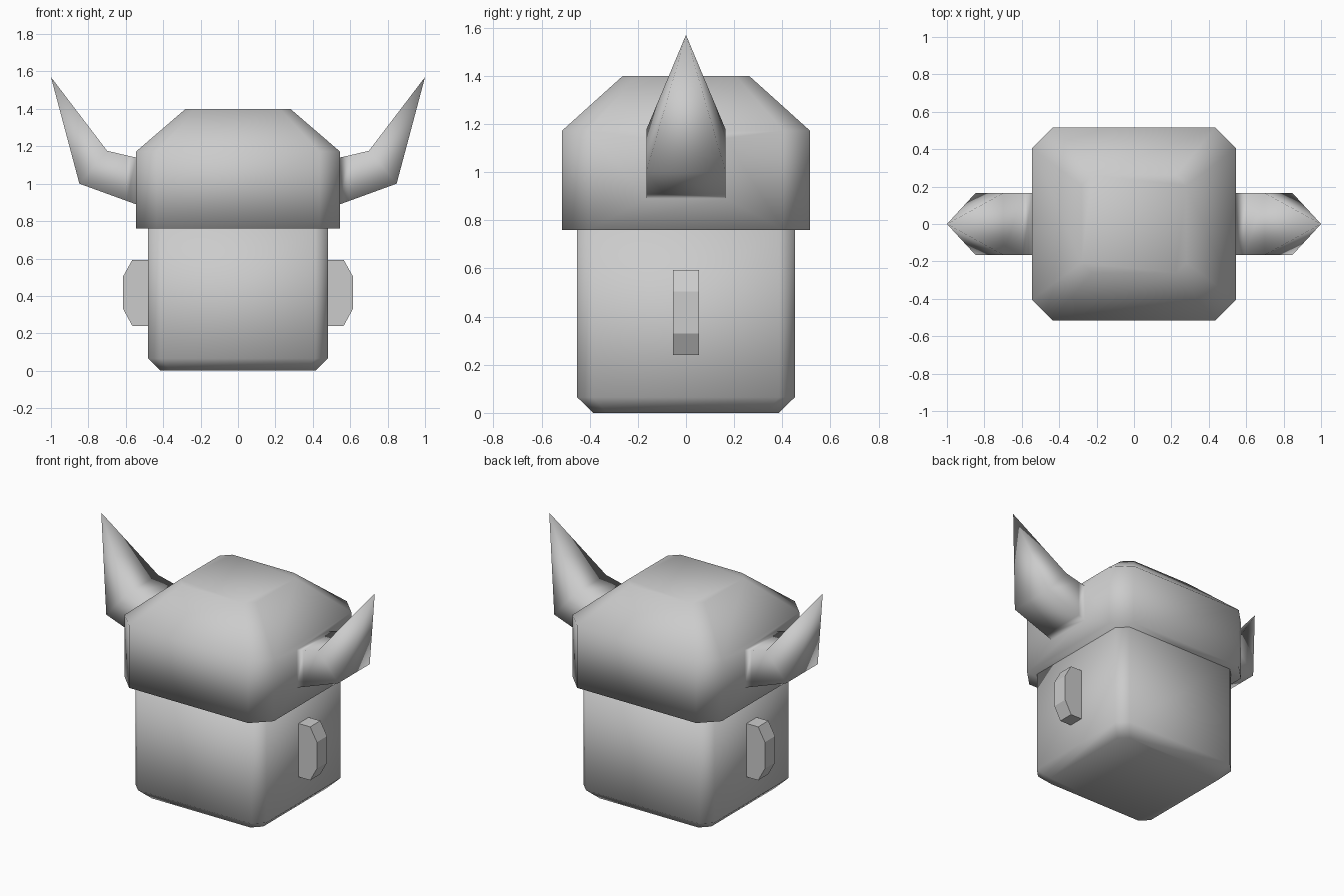
import bpy, bmesh

if "Cube" in bpy.data.objects:
    bpy.data.objects.remove(bpy.data.objects["Cube"])


def finish(name, bm, smooth):
    bmesh.ops.recalc_face_normals(bm, faces=bm.faces[:])
    for f in bm.faces:
        f.smooth = smooth
    mesh = bpy.data.meshes.new(name)
    bm.to_mesh(mesh)
    bm.free()
    ob = bpy.data.objects.new(name, mesh)
    bpy.context.collection.objects.link(ob)
    return ob


def octagon_loft(rings):
    """Closed body from chamfered rectangles: (half x, half y, chamfer, z)."""
    bm = bmesh.new()
    loops = []
    for x, y, c, z in rings:
        pts = [(x, -y + c), (x, y - c), (x - c, y), (-x + c, y),
               (-x, y - c), (-x, -y + c), (-x + c, -y), (x - c, -y)]
        loops.append([bm.verts.new((px, py, z)) for px, py in pts])
    for a, b in zip(loops, loops[1:]):
        for i in range(8):
            j = (i + 1) % 8
            bm.faces.new((a[i], a[j], b[j], b[i]))
    bm.faces.new(loops[0][::-1])
    bm.faces.new(loops[-1])
    return bm


def place_section(face, side, low, high, half_y):
    """Move a quad to a horn cross-section given its low and high (x, z)."""
    mid = face.calc_center_median().z
    for v, is_low in [(v, v.co.z < mid) for v in face.verts]:
        x, z = low if is_low else high
        v.co = (side * x, half_y if v.co.y > 0 else -half_y, z)


# Head
finish("head", octagon_loft([(0.415, 0.385, 0.055, 0.0),
                             (0.48, 0.452, 0.065, 0.065),
                             (0.48, 0.452, 0.065, 0.80)]), True)

# Helmet with horns grown out of its side faces
bm = octagon_loft([(0.545, 0.515, 0.11, 0.76),
                   (0.545, 0.515, 0.11, 1.172),
                   (0.28, 0.262, 0.056, 1.40)])
bm.normal_update()
sides = [f for f in bm.faces if abs(f.normal.x) > 0.99]
bmesh.ops.inset_individual(bm, faces=sides, thickness=0.08)
for face in sides:
    side = 1 if face.calc_center_median().x > 0 else -1
    place_section(face, side, (0.545, 0.89), (0.545, 1.14), 0.165)
    for low, high in [((0.595, 0.908), (0.595, 1.151)),
                      ((0.848, 1.0), (0.70, 1.176))]:
        face = bmesh.ops.extrude_discrete_faces(bm, faces=[face])["faces"][0]
        place_section(face, side, low, high, 0.165)
    tip = bmesh.ops.poke(bm, faces=[face])["verts"][0]
    tip.co = (side * 1.0, 0, 1.57)
finish("horned_helmet", bm, True)

# Ears
profile = [(0.45, 0.24), (0.565, 0.24), (0.614, 0.33),
           (0.614, 0.505), (0.565, 0.593), (0.45, 0.593)]
for side, name in ((1, "right_ear"), (-1, "left_ear")):
    bm = bmesh.new()
    base = bm.faces.new([bm.verts.new((side * x, -0.053, z)) for x, z in profile])
    geom = bmesh.ops.extrude_face_region(bm, geom=[base], use_keep_orig=True)["geom"]
    bmesh.ops.translate(bm, vec=(0, 0.106, 0),
                        verts=[g for g in geom if isinstance(g, bmesh.types.BMVert)])
    finish(name, bm, False)
